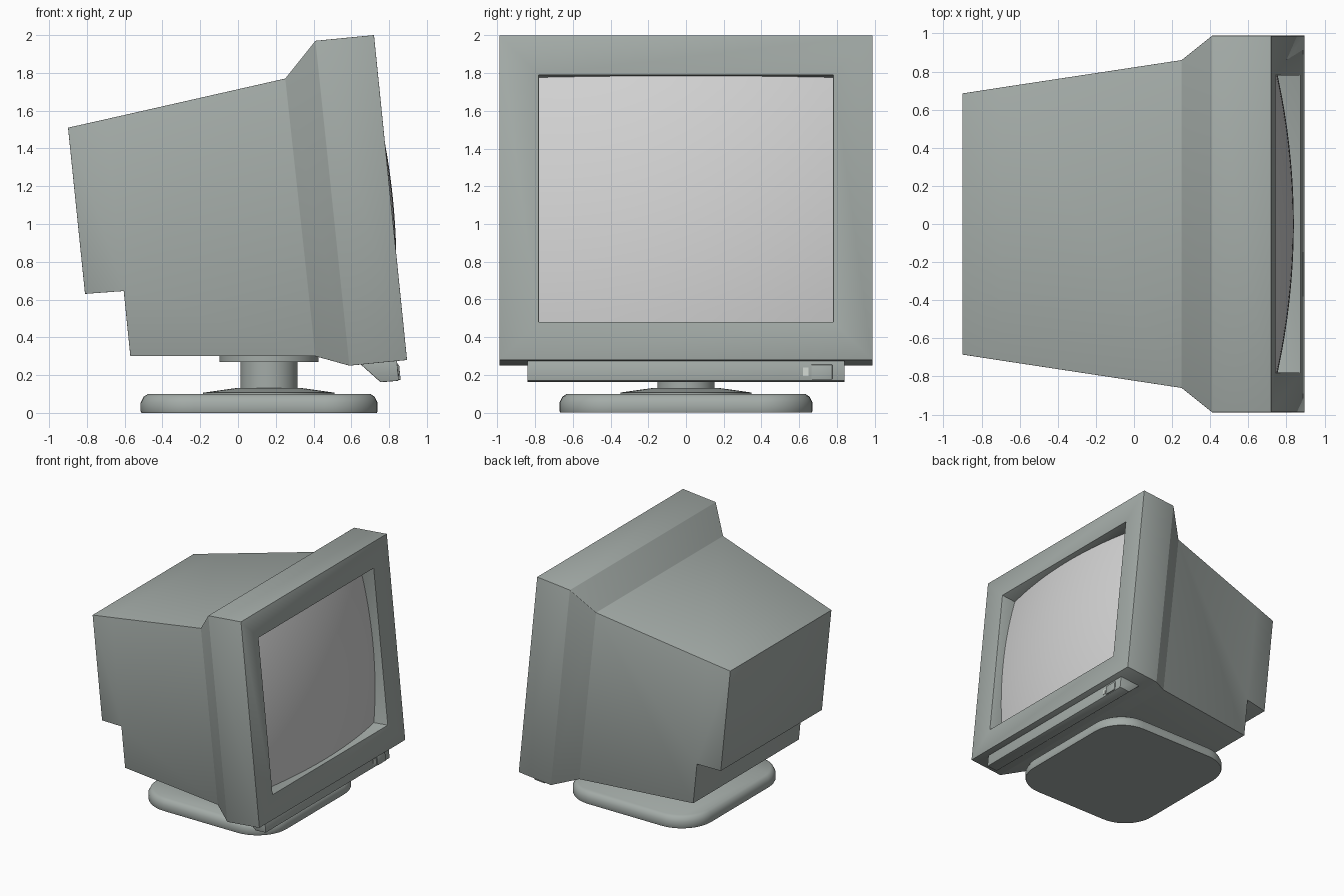
import bpy, bmesh, math
from mathutils import Vector

if "Cube" in bpy.data.objects:
    bpy.data.objects.remove(bpy.data.objects["Cube"])


def material(name, rgb):
    m = bpy.data.materials.new(name)
    m.diffuse_color = (*rgb, 1)
    m.use_nodes = True
    m.node_tree.nodes["Principled BSDF"].inputs["Base Color"].default_value = m.diffuse_color
    return m


BODY = material("grey_green_plastic", (0.37, 0.41, 0.39))
GLASS = material("pale_screen_grey", (0.66, 0.66, 0.66))
LIGHT = material("indicator_light_grey", (0.62, 0.66, 0.62))


def finish(name, bm, mat, bevel=0.0, angle=35):
    bmesh.ops.recalc_face_normals(bm, faces=bm.faces[:])
    if bevel:
        edges = [e for e in bm.edges if e.is_manifold and e.calc_face_angle(0) > 0.12]
        bmesh.ops.bevel(bm, geom=edges, offset=bevel, segments=2, profile=0.5,
                        affect='EDGES', clamp_overlap=True)
    me = bpy.data.meshes.new(name)
    bm.to_mesh(me)
    bm.free()
    me.materials.append(mat)
    ob = bpy.data.objects.new(name, me)
    bpy.context.collection.objects.link(ob)
    bpy.ops.object.select_all(action='DESELECT')
    ob.select_set(True)
    bpy.context.view_layer.objects.active = ob
    bpy.ops.object.shade_smooth_by_angle(angle=math.radians(angle))
    return ob


def loft(bm, rings, cap=True):
    """Join closed rings of points with quads."""
    vs = [[bm.verts.new(p) for p in r] for r in rings]
    n = len(vs[0])
    for a, b in zip(vs, vs[1:]):
        for i in range(n):
            j = (i + 1) % n
            bm.faces.new((a[i], a[j], b[j], b[i]))
    if cap:
        bm.faces.new(vs[0][::-1])
        bm.faces.new(vs[-1])
    return vs


# Tilted front plane of the housing
TOP, BOT = Vector((0.72, 0, 2.0)), Vector((0.895, 0, 0.28))
UP = (TOP - BOT).normalized()
OUT = Vector((UP.z, 0, -UP.x))


def front(y, z, depth=0.0):
    """Point on the front plane at height z, pushed out along its normal."""
    p = BOT + (TOP - BOT) * ((z - BOT.z) / (TOP.z - BOT.z))
    return p + OUT * depth + Vector((0, y, 0))


# Housing: side profile (x, z, half width), counted round from the front top
prof = {
    "T4": (0.72, 2.0, 0.988), "T3": (0.41, 1.97, 0.988), "T2": (0.25, 1.77, 0.86),
    "T1": (-0.699, 1.555, 0.716), "T0": (-0.90, 1.51, 0.685),
    "B0": (-0.81, 0.63, 0.685), "N": (-0.605, 0.645, 0.716),
    "B1": (-0.57, 0.30, 0.716), "B2": (0.41, 0.30, 0.86),
    "B3": (0.59, 0.25, 0.988), "B4": (0.895, 0.28, 0.988),
}
panels = ("T0 B0 N T1", "T1 N B1 B2 T2", "T2 B2 B3 T3", "T3 B3 B4 T4")
bm = bmesh.new()
L = {k: bm.verts.new((x, -w, z)) for k, (x, z, w) in prof.items()}
R = {k: bm.verts.new((x, w, z)) for k, (x, z, w) in prof.items()}
for p in panels:
    for side in (L, R):
        bm.faces.new([side[k] for k in p.split()])
keys = list(prof)
for a, b in zip(keys, keys[1:]):
    bm.faces.new((L[a], L[b], R[b], R[a]))
# Bezel frame and recess walls around the screen opening
HY, Z0, Z1 = 0.78, 0.48, 1.79
corners = ((-HY, Z0), (HY, Z0), (HY, Z1), (-HY, Z1))
outer = [L["B4"], R["B4"], R["T4"], L["T4"]]
rim = [bm.verts.new(front(y, z)) for y, z in corners]
deep = [bm.verts.new(front(y, z, -0.17)) for y, z in corners]
for a, b in ((outer, rim), (rim, deep)):
    for i in range(4):
        j = (i + 1) % 4
        bm.faces.new((a[i], a[j], b[j], b[i]))
finish("monitor_housing", bm, BODY, 0.007)

# Domed screen glass
bm = bmesh.new()
NY, NZ = 28, 24
zc, hz = (Z0 + Z1) / 2, (Z1 - Z0) / 2
grid = []
for i in range(NZ + 1):
    row = []
    for j in range(NY + 1):
        y, dz = HY * (2 * j / NY - 1), hz * (2 * i / NZ - 1)
        row.append(bm.verts.new(front(y, zc + dz, 0.012 - 0.14 * (y * y + dz * dz))))
    grid.append(row)
for i in range(NZ):
    for j in range(NY):
        bm.faces.new((grid[i][j], grid[i][j + 1], grid[i + 1][j + 1], grid[i + 1][j]))
ob = finish("screen_glass", bm, GLASS)
if ob.data.polygons[0].normal.x < 0:
    ob.data.flip_normals()


def extrude_profile(name, pts, y0, y1, mat, bevel):
    bm = bmesh.new()
    loft(bm, [[(x, y, z) for x, z in pts] for y in (y0, y1)])
    return finish(name, bm, mat, bevel)


# Control strip under the bezel, with button and indicator
extrude_profile("control_strip", [(0.64, 0.265), (0.755, 0.162), (0.852, 0.170),
                                  (0.842, 0.275), (0.70, 0.275)], -0.84, 0.84, BODY, 0.005)
extrude_profile("power_button", [(0.835, 0.175), (0.861, 0.175), (0.853, 0.255),
                                 (0.83, 0.255)], 0.665, 0.775, BODY, 0.003)
extrude_profile("indicator_light", [(0.845, 0.195), (0.853, 0.195), (0.849, 0.24),
                                    (0.841, 0.24)], 0.62, 0.65, LIGHT, 0)

# Swivel stand: turned rings (radius, height)
CX = 0.164


def lathe(name, rings, n=48):
    bm = bmesh.new()
    loft(bm, [[(CX + r * math.cos(math.tau * i / n), r * math.sin(math.tau * i / n), z)
               for i in range(n)] for r, z in rings])
    finish(name, bm, BODY)


lathe("swivel_plate", [(0.263, 0.27), (0.263, 0.305)])
lathe("stand_neck", [(0.152, 0.11), (0.152, 0.28)])
lathe("stand_collar", [(0.348, 0.09), (0.348, 0.107), (0.27, 0.118), (0.17, 0.132)])


# Rounded rectangular foot
def rounded(hx, hy, r, z, cx, n=10):
    pts = []
    for q, (sx, sy) in enumerate(((1, 1), (-1, 1), (-1, -1), (1, -1))):
        for i in range(n + 1):
            a = math.pi / 2 * (q + i / n)
            pts.append((cx + sx * (hx - r) + r * math.cos(a),
                        sy * (hy - r) + r * math.sin(a), z))
    return pts


bm = bmesh.new()
loft(bm, [rounded(0.627 - d, 0.67 - d, 0.28 - d, z, 0.112)
          for z, d in ((0, 0.004), (0.008, 0), (0.055, 0), (0.085, 0.015), (0.1, 0.038))])
finish("stand_foot", bm, BODY)
